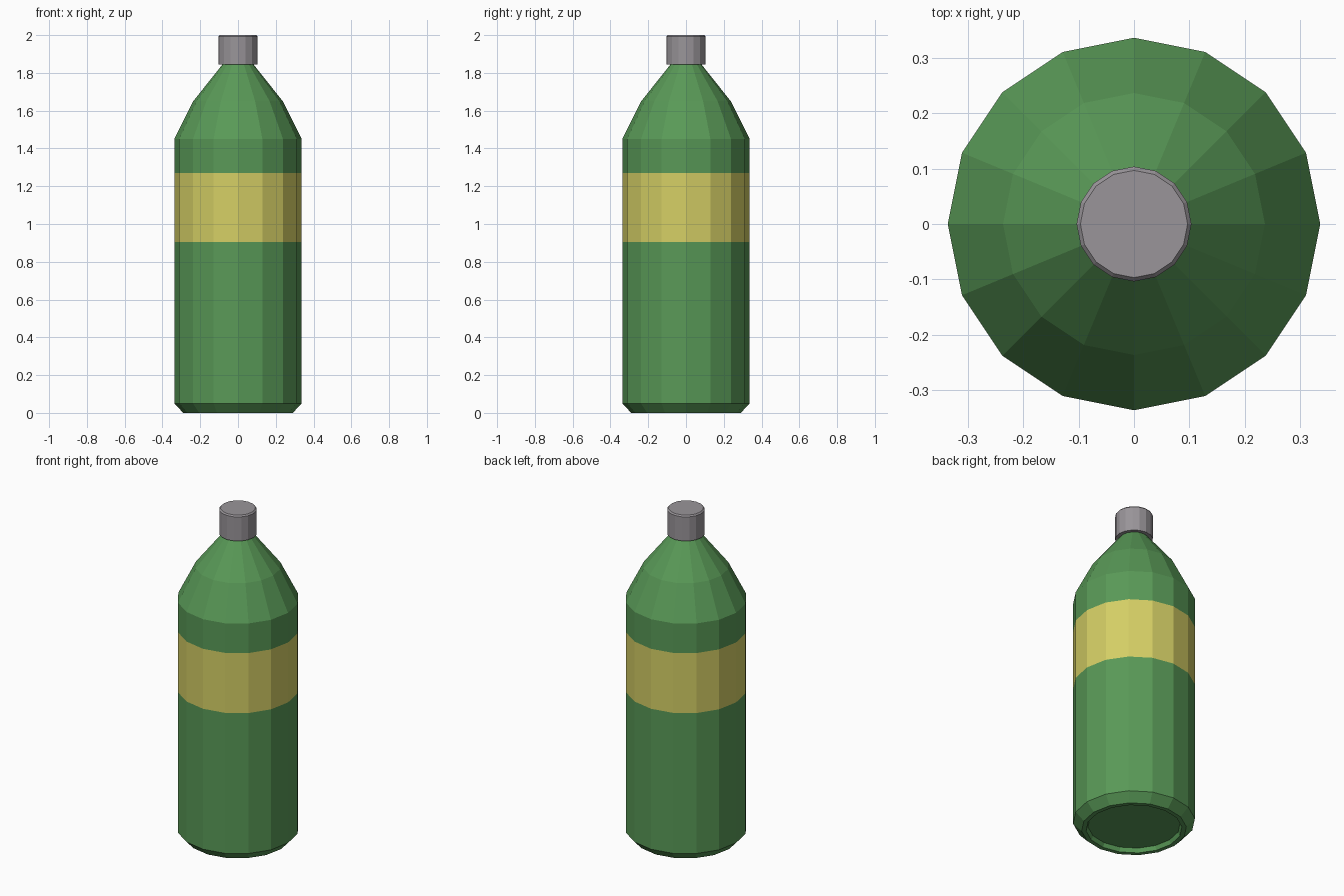
import bpy, bmesh
from math import cos, sin, tau

SIDES = 16

cube = bpy.data.objects.get("Cube")
if cube:
    bpy.data.objects.remove(cube, do_unlink=True)


def material(name, rgb):
    mat = bpy.data.materials.new(name)
    mat.use_nodes = True
    mat.diffuse_color = (*rgb, 1)
    mat.node_tree.nodes["Principled BSDF"].inputs["Base Color"].default_value = (*rgb, 1)
    return mat


def lathe(name, profile, mats):
    """Revolve (radius, height) points, bottom to top, and cap both ends."""
    bm = bmesh.new()
    rings = [[bm.verts.new((r * cos(tau * i / SIDES), r * sin(tau * i / SIDES), z))
              for i in range(SIDES)] for r, z in profile]
    for low, high in zip(rings, rings[1:]):
        for i in range(SIDES):
            j = (i + 1) % SIDES
            bm.faces.new((low[i], low[j], high[j], high[i]))
    bm.faces.new(rings[0][::-1])
    bm.faces.new(rings[-1])
    mesh = bpy.data.meshes.new(name)
    bm.to_mesh(mesh)
    bm.free()
    for mat in mats:
        mesh.materials.append(mat)
    obj = bpy.data.objects.new(name, mesh)
    bpy.context.collection.objects.link(obj)
    return obj


green = material("bottle green", (0.1, 0.32, 0.095))
yellow = material("label yellow", (0.66, 0.62, 0.13))
grey = material("cap grey", (0.32, 0.3, 0.32))

# Bottle: recessed base, chamfer, straight wall, sloping shoulder, neck
LABEL_LOW, LABEL_HIGH = 0.905, 1.27
bottle = lathe("bottle", [
    (0.255, 0.025), (0.265, 0.0), (0.29, 0.0), (0.337, 0.05),
    (0.337, LABEL_LOW), (0.337, LABEL_HIGH), (0.337, 1.45),
    (0.237, 1.65), (0.078, 1.85), (0.078, 1.9)], [green, yellow])

# Label: the band of wall faces between the two label heights
for face in bottle.data.polygons:
    if LABEL_LOW < face.center.z < LABEL_HIGH:
        face.material_index = 1

# Screw cap with a small bevel on top
lathe("cap", [(0.104, 1.845), (0.104, 1.992), (0.097, 2.0)], [grey])
